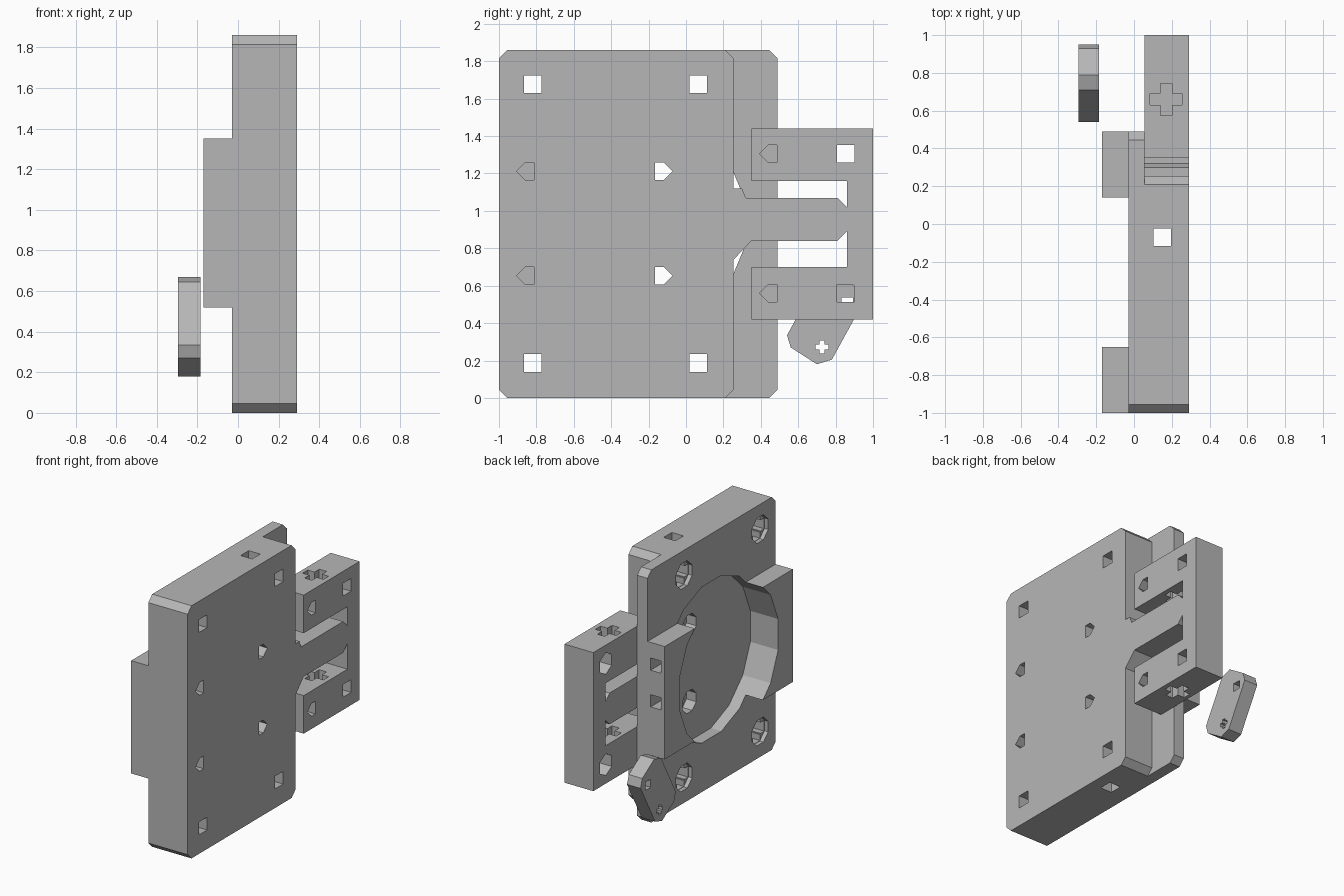
import bpy, bmesh
from math import cos, sin, pi
from mathutils import Matrix

cube = bpy.data.objects.get("Cube")
if cube:
    bpy.data.objects.remove(cube, do_unlink=True)

grey = bpy.data.materials.new("plain_grey")
grey.use_nodes = True
colour = (0.47, 0.47, 0.47, 1)
grey.diffuse_color = colour
grey.node_tree.nodes["Principled BSDF"].inputs["Base Color"].default_value = colour


def slab(name, profile, x0, x1):
    """Extrude a (y, z) profile from x0 to x1."""
    bm = bmesh.new()
    face = bm.faces.new([bm.verts.new((x0, y, z)) for y, z in profile])
    new = bmesh.ops.extrude_face_region(bm, geom=[face])["geom"]
    bmesh.ops.translate(bm, vec=(x1 - x0, 0, 0),
                        verts=[v for v in new if isinstance(v, bmesh.types.BMVert)])
    bmesh.ops.recalc_face_normals(bm, faces=bm.faces)
    mesh = bpy.data.meshes.new(name)
    bm.to_mesh(mesh)
    bm.free()
    mesh.materials.append(grey)
    obj = bpy.data.objects.new(name, mesh)
    bpy.context.collection.objects.link(obj)
    return obj


def combine(target, other, operation):
    """Apply a boolean and discard the helper."""
    bpy.context.view_layer.objects.active = target
    mod = target.modifiers.new("bool", 'BOOLEAN')
    mod.operation, mod.solver, mod.object = operation, 'EXACT', other
    bpy.ops.object.modifier_apply(modifier=mod.name)
    bpy.data.objects.remove(other, do_unlink=True)


def cut(target, profile, x0, x1):
    combine(target, slab("cutter", profile, x0, x1), 'DIFFERENCE')


def cut_vertical(target, profile, cx, cy, z0, z1):
    """Cut a profile straight down, turned onto the z axis."""
    tool = slab("cutter", profile, z0, z1)
    tool.data.transform(Matrix.Translation((cx, cy, 0)) @ Matrix(
        ((0, 1, 0, 0), (0, 0, 1, 0), (1, 0, 0, 0), (0, 0, 0, 1))))
    combine(target, tool, 'DIFFERENCE')


def rect(y0, y1, z0, z1):
    return [(y0, z0), (y1, z0), (y1, z1), (y0, z1)]


def square(y, z, h=0.047):
    return rect(y - h, y + h, z - h, z + h)


def ngon(y, z, r, n):
    return [(y + r * cos(2 * pi * (i + .5) / n), z + r * sin(2 * pi * (i + .5) / n))
            for i in range(n)]


def teardrop(y, z, d, h=0.047):
    return [(y - d * h, z - h), (y, z - h), (y + d * h, z), (y, z + h), (y - d * h, z + h)]


def cross(y, z, a, b):
    quarter = [(a, -b), (a, b), (b, b)]
    pts = []
    for k in range(4):
        for u, v in quarter:
            for _ in range(k):
                u, v = -v, u
            pts.append((y + u, z + v))
    return pts


def chamfered(y0, y1, z0, z1, c=0.045):
    return [(y0 + c, z0), (y1 - c, z0), (y1, z0 + c), (y1, z1 - c),
            (y1 - c, z1), (y0 + c, z1), (y0, z1 - c), (y0, z0 + c)]


MID_Y, MID_Z, BACK, STEP, FACE = -0.255, 0.935, -0.03, 0.055, 0.29

# Thick plate with the slotted arm reaching out of its rear edge
outline = [(-.955, 0), (.21, 0), (.255, .045), (.255, .74), (.35, .84), (.81, .84),
           (.86, .89), (.86, .70), (.35, .70), (.35, .42), (1, .42), (1, 1.44),
           (.35, 1.44), (.35, 1.16), (.86, 1.16), (.86, 1.02), (.81, 1.07),
           (.32, 1.07), (.30, 1.12), (.255, 1.12), (.255, 1.815), (.21, 1.86),
           (-.955, 1.86), (-1, 1.815), (-1, .045)]
body = slab("mounting_body", outline, STEP, FACE)

# Thin backing plate and the two raised clamp blocks
combine(body, slab("backing_plate", chamfered(-1, .49, 0, 1.86), BACK, STEP), 'UNION')
for y0, y1 in ((-1, -.6), (.09, .49)):
    combine(body, slab("clamp_block", rect(y0, y1, .52, 1.35), -.17, BACK + .01), 'UNION')

# Round pocket
cut(body, ngon(MID_Y, MID_Z, .585, 16), -.4, STEP + .001)

# Corner screw holes with flower-shaped recesses behind
for y in (-.82, .065):
    for z in (.187, 1.677):
        cut(body, square(y, z), -.1, .4)
        cut(body, ngon(y, z, .1, 8), -.1, BACK + .03)
        cut(body, cross(y, z, .09, .04), -.1, BACK + .13)

# Teardrop holes in the plate
for z in (.653, 1.212):
    cut(body, teardrop(-.86, z, -1), -.1, .4)
    cut(body, teardrop(-.12, z, 1), -.1, .4)
    cut(body, ngon(-.12, z, .085, 8), -.1, STEP + .08)

# Holes in the arm
for z in (.56, 1.305):
    cut(body, teardrop(.44, z, -1), STEP, .4)
    cut(body, square(.855, z), 0, .4)
    cut(body, ngon(.855, z, .08, 6), 0, STEP + .1)
for z0, z1 in ((.3, .77), (1.1, 1.6)):
    cut_vertical(body, cross(0, 0, .085, .03), .17, .66, z0, z1)

# Vertical hole through the plate and holes in the rear clamp block
cut_vertical(body, square(0, 0), .15, -.07, -.1, 2)
for z in (.92, 1.19):
    cut(body, rect(.3, .6, z - .045, z + .045), -.14, -.055)

# Loose link with two holes
half = [(.54, .335), (.56, .27), (.70, .18), (.78, .205)]
link = slab("loose_link", half + [(1.49 - y, .85 - z) for y, z in half], -.295, -.185)
cut(link, cross(.727, .272, .035, .014), -.4, 0)
cut(link, square(.862, .508, .03), -.4, 0)
